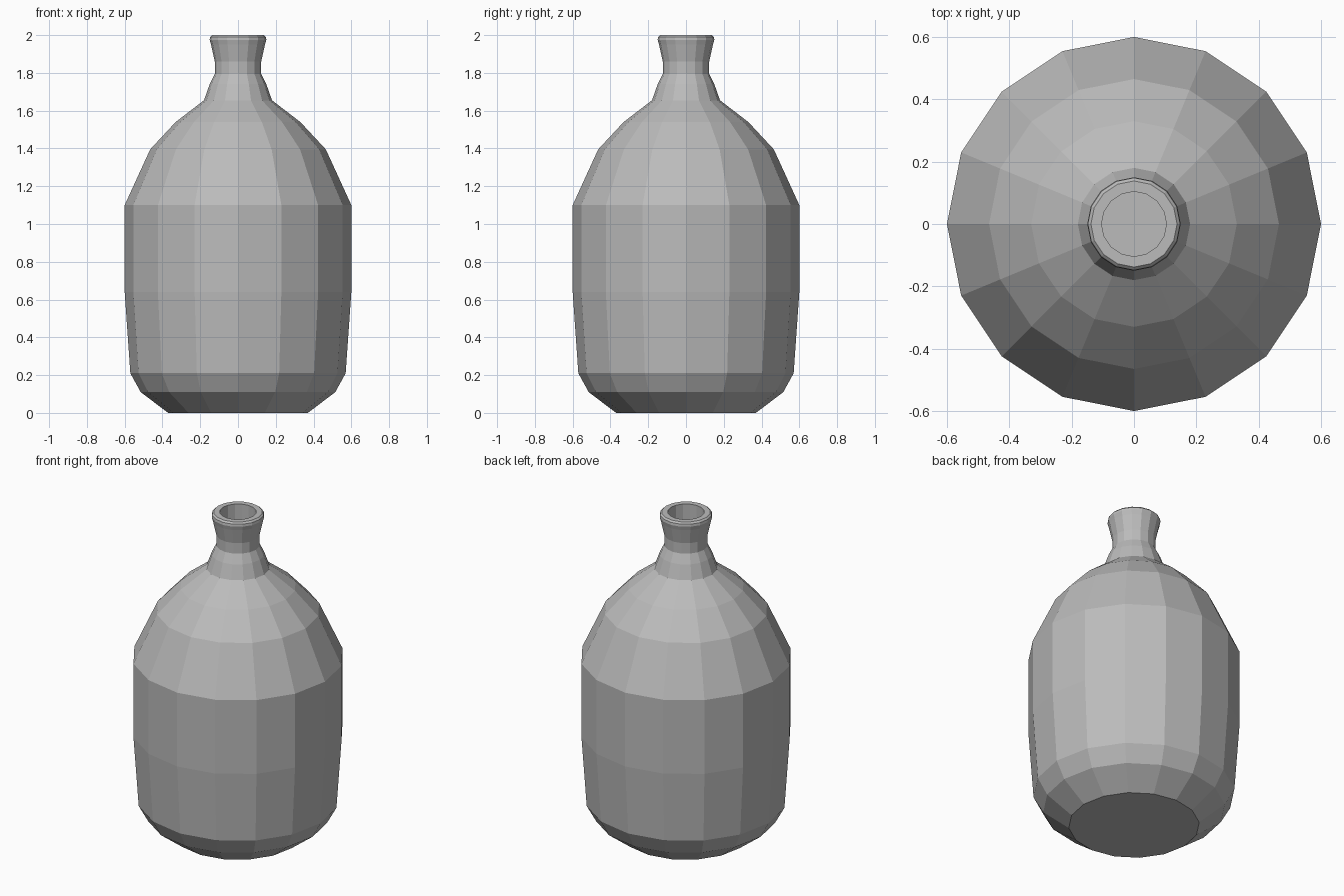
import bpy
import bmesh
from math import cos, sin, tau

if "Cube" in bpy.data.objects:
    bpy.data.objects.remove(bpy.data.objects["Cube"], do_unlink=True)

SIDES = 16

# Single grey material
grey = bpy.data.materials.new("plain grey")
grey.use_nodes = True
colour = (0.5, 0.5, 0.5, 1.0)
grey.diffuse_color = colour
grey.node_tree.nodes["Principled BSDF"].inputs["Base Color"].default_value = colour


def lathe(name, profile):
    """Turn a (radius, height) profile around z and cap both ends."""
    bm = bmesh.new()
    rings = [[bm.verts.new((r * cos(tau * i / SIDES), r * sin(tau * i / SIDES), z))
              for i in range(SIDES)] for r, z in profile]
    for low, high in zip(rings, rings[1:]):
        for i in range(SIDES):
            j = (i + 1) % SIDES
            bm.faces.new((low[i], low[j], high[j], high[i]))
    bm.faces.new(rings[0][::-1])
    bm.faces.new(rings[-1])
    mesh = bpy.data.meshes.new(name)
    bm.to_mesh(mesh)
    bm.free()
    mesh.materials.append(grey)
    obj = bpy.data.objects.new(name, mesh)
    bpy.context.collection.objects.link(obj)
    return obj


# Base, barrel and shoulder, then neck, lip and the bore down inside the neck
base = [(0.37, 0), (0.515, 0.11), (0.57, 0.21)]
barrel = [(0.6, 0.64), (0.6, 1.1)]
shoulder = [(0.465, 1.395), (0.33, 1.54), (0.18, 1.655)]
neck = [(0.15, 1.74), (0.123, 1.795), (0.123, 1.86), (0.143, 1.95)]
lip = [(0.15, 1.975), (0.148, 1.99), (0.138, 2.0), (0.104, 2.0)]
bore = [(0.104, 1.66)]
lathe("bottle", base + barrel + shoulder + neck + lip + bore)
